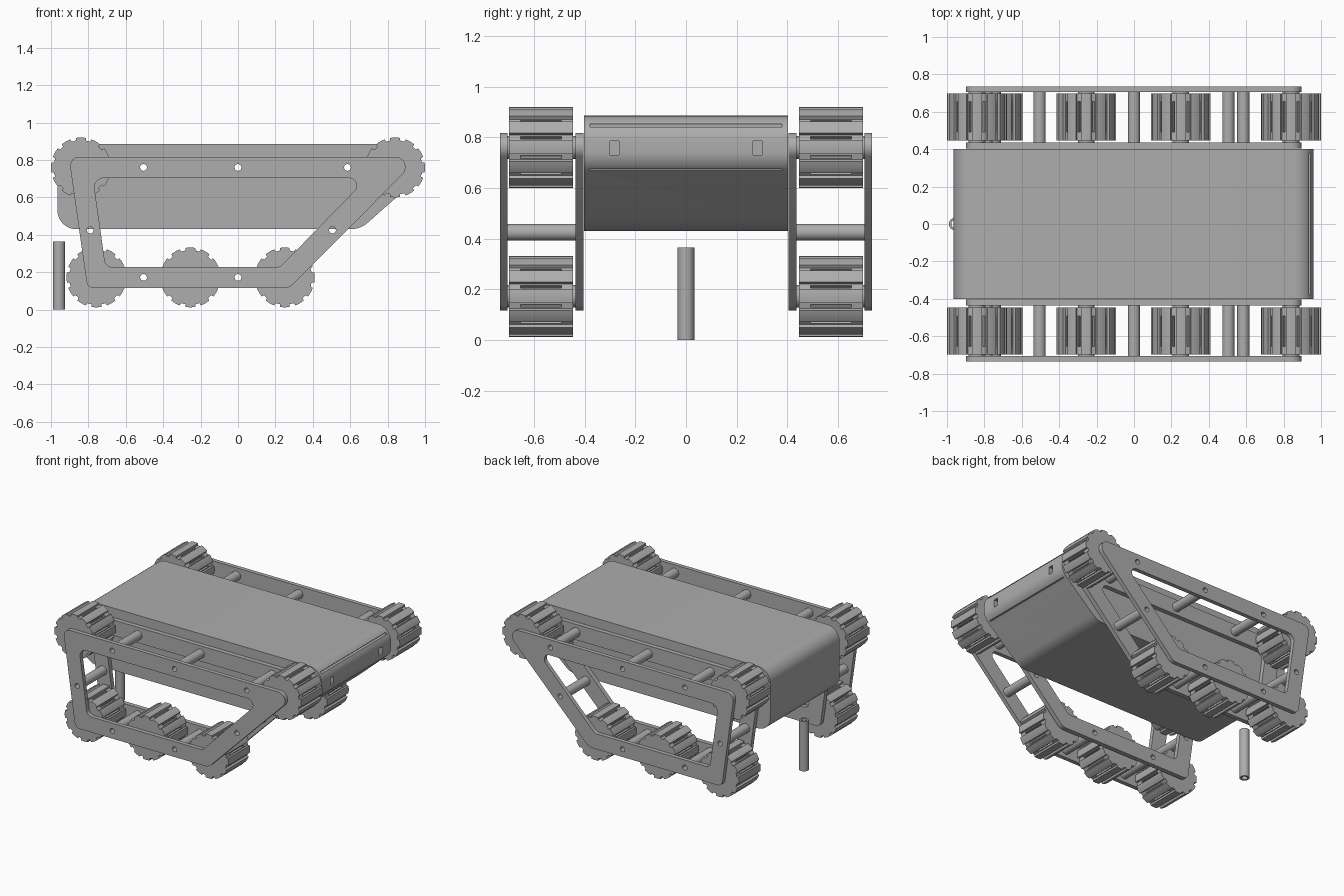
import bpy, bmesh, math
from mathutils import Vector

if "Cube" in bpy.data.objects:
    bpy.data.objects.remove(bpy.data.objects["Cube"])

grey = bpy.data.materials.new("plain_grey")
grey.use_nodes = True
colour = (0.42, 0.42, 0.42, 1)
grey.diffuse_color = colour
grey.node_tree.nodes["Principled BSDF"].inputs["Base Color"].default_value = colour


def circle(x, z, r, n=32):
    return [(x + r * math.cos(math.tau * i / n), z + r * math.sin(math.tau * i / n)) for i in range(n)]


def rounded(corners, steps=10):
    """Polygon of (x, z, radius) corners with filleted corners."""
    pts = []
    for i, (x, z, r) in enumerate(corners):
        p = Vector((x, z))
        a = (Vector(corners[i - 1][:2]) - p).normalized()
        b = (Vector(corners[(i + 1) % len(corners)][:2]) - p).normalized()
        half = a.angle(b) / 2
        centre = p + (a + b).normalized() * (r / math.sin(half))
        tangent = r / math.tan(half)
        start, end = p + a * tangent - centre, p + b * tangent - centre
        sweep = start.angle(end)
        for k in range(steps + 1):
            t = k / steps
            v = (start * math.sin((1 - t) * sweep) + end * math.sin(t * sweep)) / math.sin(sweep)
            pts.append(tuple(centre + v))
    return pts


def finish(obj):
    obj.data.materials.clear()
    obj.data.materials.append(grey)
    bpy.ops.object.select_all(action='DESELECT')
    obj.select_set(True)
    bpy.context.view_layer.objects.active = obj
    bpy.ops.object.shade_smooth_by_angle(angle=math.radians(30))


def extrude(name, loops, y0, y1, smooth=True):
    """Fill xz loops (inner loops become holes) and extrude them along y."""
    curve = bpy.data.curves.new(name, 'CURVE')
    curve.dimensions = '2D'
    curve.fill_mode = 'BOTH'
    curve.extrude = abs(y1 - y0) / 2
    for loop in loops:
        spline = curve.splines.new('POLY')
        spline.points.add(len(loop) - 1)
        for point, (x, z) in zip(spline.points, loop):
            point.co = (x, z, 0, 1)
        spline.use_cyclic_u = True
    temp = bpy.data.objects.new(name + "_curve", curve)
    bpy.context.collection.objects.link(temp)
    bpy.context.view_layer.update()
    graph = bpy.context.evaluated_depsgraph_get()
    mesh = bpy.data.meshes.new_from_object(temp.evaluated_get(graph))
    bpy.data.objects.remove(temp)
    bm = bmesh.new()
    bm.from_mesh(mesh)
    bmesh.ops.remove_doubles(bm, verts=bm.verts, dist=0.0001)
    for v in bm.verts:
        v.co = (v.co.x, (y0 + y1) / 2 - v.co.z, v.co.y)
    bmesh.ops.recalc_face_normals(bm, faces=bm.faces)
    bm.to_mesh(mesh)
    bm.free()
    mesh.name = name
    obj = bpy.data.objects.new(name, mesh)
    bpy.context.collection.objects.link(obj)
    if smooth:
        finish(obj)
    return obj


def box(name, x, y, z, sx, sy, sz):
    bpy.ops.mesh.primitive_cube_add(size=1, location=(x, y, z))
    obj = bpy.context.object
    obj.name = name
    obj.scale = (sx, sy, sz)
    return obj


def gear_loop(slotted):
    """Wheel outline with twelve notches, optionally with a deep slot in each."""
    rim, floor, deep = 0.16, 0.146, 0.115
    steps = [(a, rim) for a in (-9.5, -5, 0, 5, 9.5)] + [(10.5, floor)]
    if slotted:
        steps += [(12.8, floor), (12.8, deep), (17.2, deep), (17.2, floor)]
    steps.append((19.5, floor))
    return [(r * math.cos(math.radians(30 * k + a)), r * math.sin(math.radians(30 * k + a)))
            for k in range(12) for a, r in steps]


# Body with bolt holes running through it
top_bolts = [(-0.505, 0.76), (0, 0.76), (0.585, 0.76)]
low_bolts = [(-0.79, 0.425), (0.505, 0.425), (-0.505, 0.172), (0, 0.172)]
bolts = top_bolts + low_bolts
hull = rounded([(-0.965, 0.885, 0.1), (-0.965, 0.43, 0.1), (0.655, 0.43, 0.14),
                (0.96, 0.7, 0.1), (0.96, 0.885, 0.1)])
body = extrude("body", [hull] + [circle(x, z, 0.018) for x, z in top_bolts], -0.402, 0.402, False)

# Recessed slots in the sloped end of the body
cutters = [box("long_slot_cutter", 0.95, 0, 0.847, 0.06, 0.76, 0.012),
           box("seam_cutter", 0.95, 0, 0.671, 0.06, 0.76, 0.006)]
for side in (-1, 1):
    cutters.append(box("window_cutter", 0.96, side * 0.283, 0.758, 0.06, 0.036, 0.055))
for cutter in cutters:
    mod = body.modifiers.new(cutter.name, 'BOOLEAN')
    mod.object = cutter
    mod.operation = 'DIFFERENCE'
    mod.solver = 'EXACT'
bpy.context.view_layer.update()
cut_mesh = bpy.data.meshes.new_from_object(body.evaluated_get(bpy.context.evaluated_depsgraph_get()))
body.modifiers.clear()
body.data = cut_mesh
for cutter in cutters:
    bpy.data.objects.remove(cutter)
finish(body)

# Side frame outlines
outer = rounded([(-0.905, 0.817, 0.05), (-0.805, 0.115, 0.04),
                 (0.275, 0.115, 0.07), (0.973, 0.817, 0.055)])
opening = rounded([(-0.775, 0.703, 0.05), (-0.708, 0.228, 0.04),
                   (0.225, 0.228, 0.04), (0.69, 0.703, 0.04)])
holes = [circle(x, z, 0.018) for x, z in bolts]
wheels = [(-0.84, 0.76), (0.84, 0.76), (-0.757, 0.172), (-0.255, 0.172), (0.25, 0.172)]

for side, label in ((-1, "front"), (1, "back")):
    # Plates
    extrude(label + "_inner_plate", [outer, opening] + holes, side * 0.404, side * 0.437)
    extrude(label + "_outer_plate", [outer, opening] + holes, side * 0.705, side * 0.735)
    # Hollow spacer tubes
    for x, z in bolts:
        extrude(label + "_spacer", [circle(x, z, 0.033), circle(x, z, 0.018)], side * 0.437, side * 0.705)
    # Notched wheels and their hubs
    for x, z in wheels:
        for y0, y1, slotted in ((0.446, 0.492, False), (0.492, 0.654, True), (0.654, 0.698, False)):
            loop = [(x + u, z + w) for u, w in gear_loop(slotted)]
            extrude(label + "_wheel", [loop], side * y0, side * y1)
        extrude(label + "_hub", [circle(x, z, 0.045)], side * 0.437, side * 0.705)

# Loose upright tube behind the body
tube = extrude("upright_tube", [circle(0, 0, 0.033), circle(0, 0, 0.02)], 0, 0.365)
tube.rotation_euler.x = math.radians(90)
tube.location.x = -0.957
